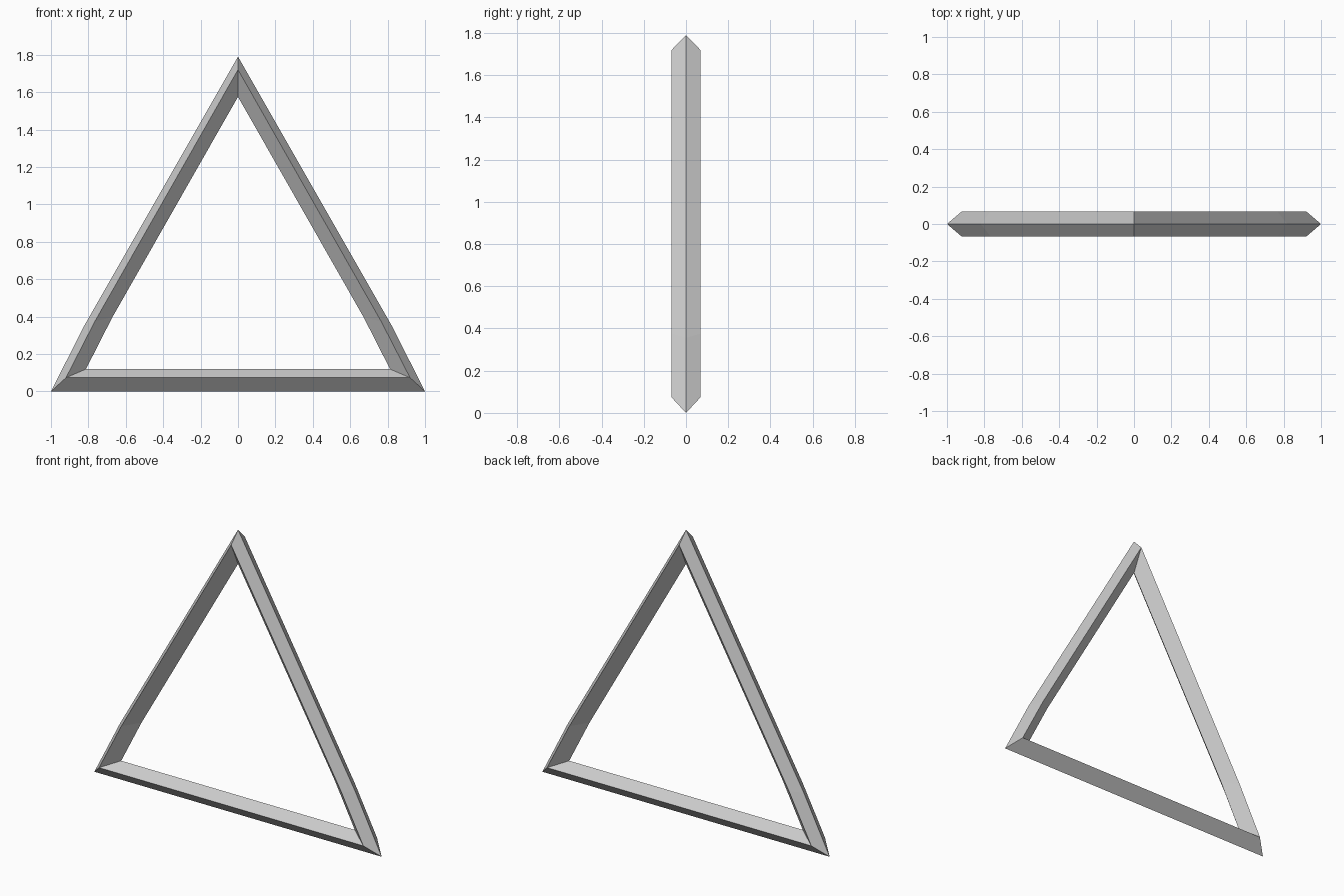
import bpy, bmesh

if "Cube" in bpy.data.objects:
    bpy.data.objects.remove(bpy.data.objects["Cube"])

# Rings of the diamond section: (half path from lower corner to apex, depth)
outer = [(1.0, 0.0), (0.82, 0.355), (0.0, 1.79)]
ridge = [(0.92, 0.073), (0.765, 0.375), (0.0, 1.72)]
inner = [(0.813, 0.119), (0.672, 0.396), (0.0, 1.575)]
D = 0.068


def ring(bm, half, y):
    """Closed loop mirrored across x = 0."""
    pts = half + [(-x, z) for x, z in reversed(half[:-1])]
    return [bm.verts.new((x, y, z)) for x, z in pts]


# Triangular frame, mitred at the corners
bm = bmesh.new()
rings = [ring(bm, outer, 0), ring(bm, ridge, -D), ring(bm, inner, 0), ring(bm, ridge, D)]
for i, a in enumerate(rings):
    b = rings[(i + 1) % 4]
    n = len(a)
    for j in range(n):
        k = (j + 1) % n
        bm.faces.new((a[j], a[k], b[k], b[j]))
bmesh.ops.recalc_face_normals(bm, faces=bm.faces)
mesh = bpy.data.meshes.new("triangle_frame")
bm.to_mesh(mesh)
bm.free()
bpy.context.collection.objects.link(bpy.data.objects.new("triangle_frame", mesh))
